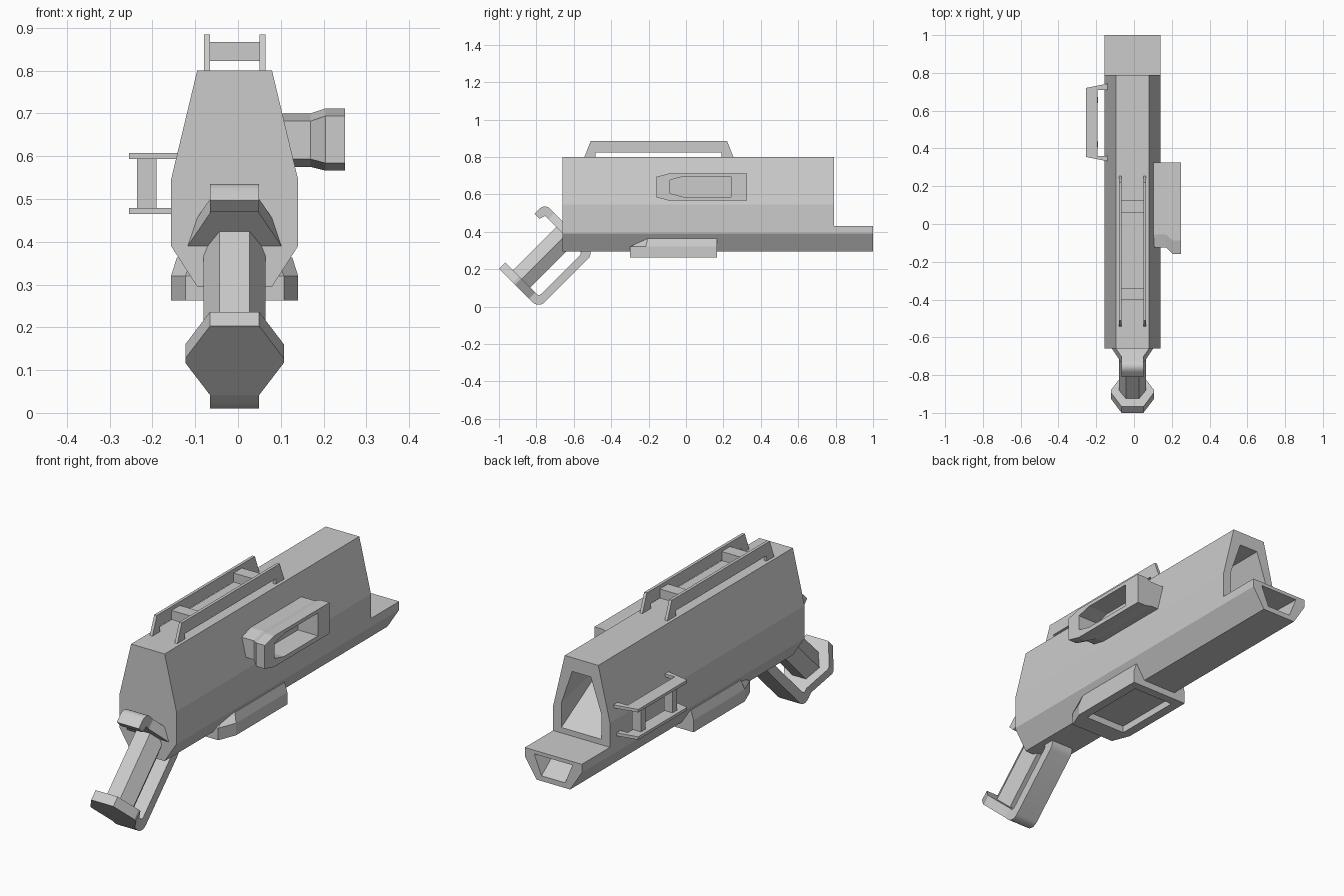
import bpy, bmesh, math

if "Cube" in bpy.data.objects:
    bpy.data.objects.remove(bpy.data.objects["Cube"], do_unlink=True)

CX = -0.008          # centre plane of the main body
R = math.sqrt(0.5)   # the grip leans at 45 degrees

grey = bpy.data.materials.new("plain_grey")
grey.use_nodes = True
grey.diffuse_color = (0.6, 0.6, 0.6, 1)
grey.node_tree.nodes["Principled BSDF"].inputs["Base Color"].default_value = (0.6, 0.6, 0.6, 1)


def loft(name, rings):
    """Closed solid through rings of 3D points."""
    bm = bmesh.new()
    loops = [[bm.verts.new(p) for p in ring] for ring in rings]
    n = len(loops[0])
    for a, b in zip(loops, loops[1:]):
        for i in range(n):
            j = (i + 1) % n
            bm.faces.new((a[i], a[j], b[j], b[i]))
    bm.faces.new(loops[0])
    bm.faces.new(loops[-1][::-1])
    bmesh.ops.recalc_face_normals(bm, faces=bm.faces)
    mesh = bpy.data.meshes.new(name)
    bm.to_mesh(mesh)
    bm.free()
    mesh.materials.append(grey)
    ob = bpy.data.objects.new(name, mesh)
    bpy.context.collection.objects.link(ob)
    return ob


def prism(name, pts, lo, hi, place):
    return loft(name, [[place(p, q, t) for p, q in pts] for t in (lo, hi)])


def box(name, x0, x1, y0, y1, z0, z1):
    return prism(name, [(x0, y0), (x1, y0), (x1, y1), (x0, y1)], z0, z1, along_z)


def along_x(y, z, t): return (t, y, z)
def along_y(x, z, t): return (CX + x, t, z)
def along_z(x, y, t): return (x, y, t)


def on_grip(x, u, a):
    """a runs up the grip, u runs across it towards the back."""
    return (CX + x, -1 + R * (a + u), 0.203 + R * (a - u))


def side_grip(u, a, x): return on_grip(x, u, a)


def mirror(half):
    """Complete a half outline across the centre plane."""
    return half + [(-x, q) for x, q in reversed(half)]


def cut(ob, cutter):
    cutter.hide_render = True
    mod = ob.modifiers.new("cut", "BOOLEAN")
    mod.operation, mod.solver, mod.object = "DIFFERENCE", "EXACT", cutter
    bpy.context.view_layer.objects.active = ob
    bpy.ops.object.modifier_apply(modifier=mod.name)
    bpy.data.objects.remove(cutter, do_unlink=True)


def arc(cu, ca, r, start, end, steps=5):
    return [(cu + r * math.cos(math.radians(start + (end - start) * i / steps)),
             ca + r * math.sin(math.radians(start + (end - start) * i / steps)))
            for i in range(steps + 1)]


# Main body with a lower shelf at the back
hull = mirror([(0.0875, 0.8), (0.1485, 0.545), (0.1485, 0.39), (0.0875, 0.295)])
body = prism("body", hull, -0.66, 1.0, along_y)
cut(body, box("step_cutter", -0.4, 0.4, 0.79, 1.2, 0.43, 1.0))

# Tapered openings with ramped floors in the back faces
upper = mirror([(0.048, 0.735), (0.105, 0.57), (0.105, 0.45)])
upper_end = mirror([(0.048, 0.735), (0.1, 0.64), (0.1, 0.62)])
cut(body, loft("upper_cutter", [[along_y(x, z, 0.80) for x, z in upper],
                                [along_y(x, z, 0.52) for x, z in upper_end]]))
lower = mirror([(0.1, 0.413), (0.06, 0.315)])
lower_end = mirror([(0.095, 0.413), (0.085, 0.395)])
cut(body, loft("lower_cutter", [[along_y(x, z, 1.01) for x, z in lower],
                                [along_y(x, z, 0.84) for x, z in lower_end]]))

# Top rails and their crossbars
rail = [(-0.545, 0.795), (-0.51, 0.885), (0.22, 0.885), (0.255, 0.795),
        (0.19, 0.795), (0.19, 0.825), (-0.485, 0.825), (-0.485, 0.795)]
for side, x in (("right", -0.08), ("left", 0.05)):
    prism("top_rail_" + side, rail, x, x + 0.014, along_x)
for end, y in (("front", -0.4), ("back", 0.062)):
    box("top_crossbar_" + end, -0.068, 0.052, y, y + 0.062, 0.823, 0.867)

# Side rails and their posts
bracket = [(-0.13, 0.33), (-0.255, 0.355), (-0.255, 0.72), (-0.13, 0.745),
           (-0.13, 0.71), (-0.193, 0.71), (-0.193, 0.36), (-0.13, 0.36)]
for level, z in (("lower", 0.465), ("upper", 0.594)):
    prism("side_rail_" + level, bracket, z, z + 0.014, along_z)
for end, y in (("front", 0.405), ("back", 0.64)):
    box("side_post_" + end, -0.236, -0.19, y, y + 0.032, 0.47, 0.6)


# Flared side pod with a window recess
def pod_ring(x, front, z0, z1, back=0.325):
    k = front + 0.07
    return [(x, front, z0 + 0.018), (x, k, z0), (x, back, z0),
            (x, back, z1), (x, k, z1), (x, front, z1 - 0.018)]


pod = loft("side_pod", [pod_ring(0.07, -0.125, 0.575, 0.70),
                        pod_ring(0.17, -0.125, 0.575, 0.70),
                        pod_ring(0.205, -0.158, 0.566, 0.712),
                        pod_ring(0.25, -0.158, 0.566, 0.712)])
cut(pod, loft("pod_cutter", [pod_ring(0.145, -0.085, 0.587, 0.695, 0.24),
                             pod_ring(0.27, -0.085, 0.587, 0.695, 0.24)]))

# Open frame under the body
plan = mirror([(0.115, -0.30), (0.1485, -0.215), (0.1485, 0.167)])
plan_top = mirror([(0.10, -0.215), (0.135, -0.205), (0.135, 0.167)])
frame = loft("bottom_frame", [[along_z(CX + x, y, z) for x, y in ring]
                              for ring, z in ((plan, 0.263), (plan, 0.32), (plan_top, 0.363))])
cut(frame, box("frame_cutter", CX - 0.105, CX + 0.105, -0.21, 0.125, 0.2, 0.296))

# Grip pole
pole = mirror([(0.035, 0.06), (0.0725, 0.125), (0.035, 0.19)])
prism("grip_pole", pole, 0.03, 0.40, on_grip)

# Hexagonal grip plates
foot = mirror([(0.0575, 0), (0.115, 0.107), (0.115, 0.122), (0.0575, 0.228)])
prism("grip_foot", foot, 0, 0.047, on_grip)
collar = mirror([(0.0575, 0), (0.115, 0.12), (0.115, 0.135), (0.0575, 0.25)])
prism("grip_collar", collar, 0.373, 0.42, on_grip)

# Rounded guard strap behind the grip, ending in a front lip
strap = ([(0.1, 0)] + arc(0.255, 0.045, 0.045, -90, 0)
         + arc(0.255, 0.375, 0.045, 0, 90) + arc(-0.033, 0.38, 0.04, 90, 180)
         + [(-0.073, 0.342), (-0.035, 0.342), (-0.025, 0.373)]
         + arc(0.24, 0.358, 0.015, 90, 0) + arc(0.24, 0.062, 0.015, 0, -90)
         + [(0.1, 0.047)])
guard = prism("grip_guard", strap, -0.0575, 0.0575, side_grip)
bpy.ops.object.select_all(action="DESELECT")
guard.select_set(True)
bpy.context.view_layer.objects.active = guard
bpy.ops.object.shade_smooth_by_angle(angle=math.radians(30))
